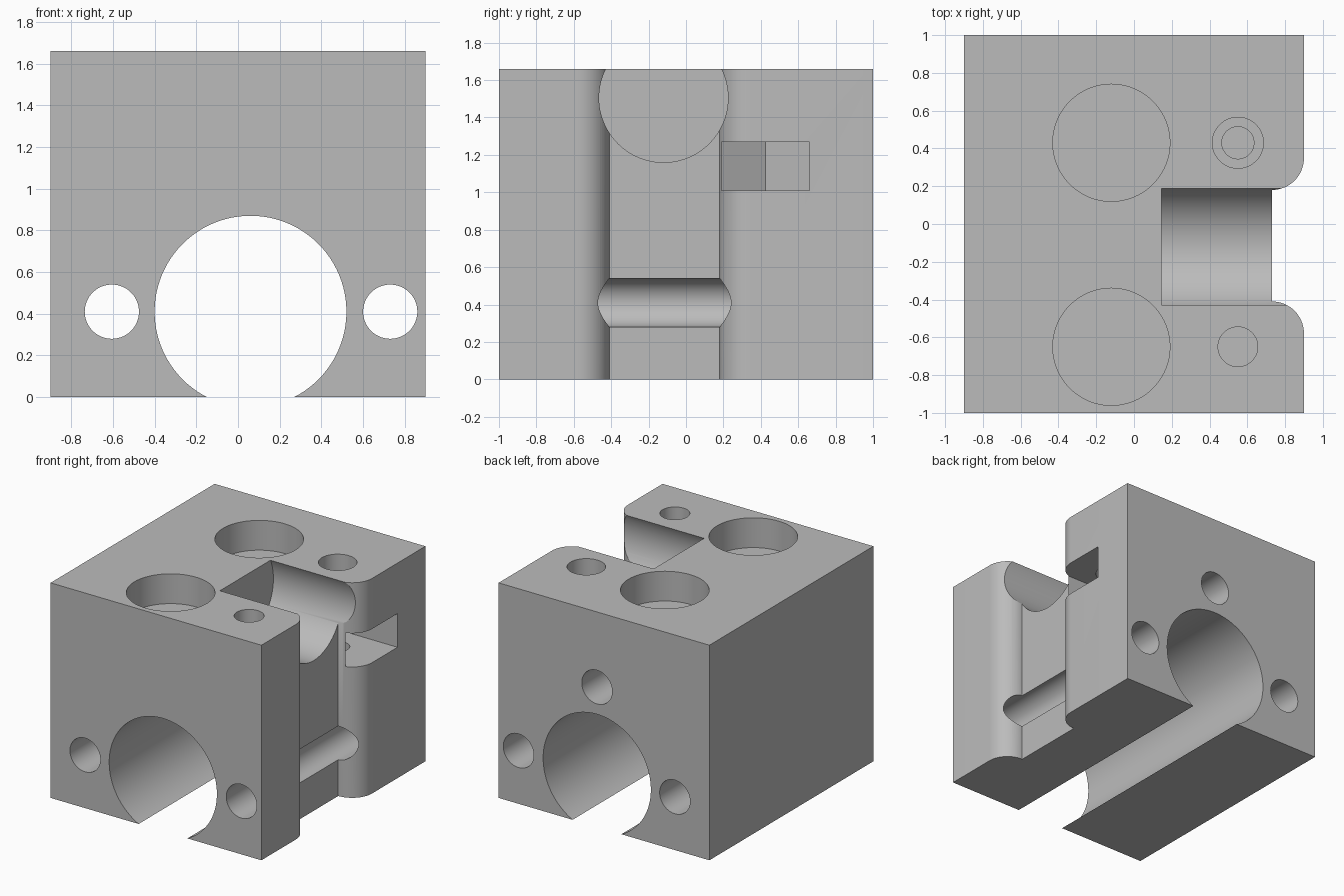
import bpy
import bmesh
from math import sin, cos, pi, radians
from mathutils import Matrix, Vector

cube = bpy.data.objects.get("Cube")
if cube:
    bpy.data.objects.remove(cube, do_unlink=True)

TOP = 1.66
SIDE = 0.9
FLOOR = 0.73            # x of the recess floor
SLOT = (-0.41, 0.18)    # y limits of the recess
BIG = 2.2               # overshoot for through cuts

grey = bpy.data.materials.new("plain_grey")
grey.use_nodes = True
grey.diffuse_color = (0.5, 0.5, 0.5, 1)
grey.node_tree.nodes["Principled BSDF"].inputs["Base Color"].default_value = (0.5, 0.5, 0.5, 1)


def make_object(name, bm):
    bmesh.ops.recalc_face_normals(bm, faces=bm.faces)
    mesh = bpy.data.meshes.new(name)
    bm.to_mesh(mesh)
    bm.free()
    mesh.materials.append(grey)
    obj = bpy.data.objects.new(name, mesh)
    bpy.context.scene.collection.objects.link(obj)
    return obj


def prism(name, outline, z0, z1):
    """Extrude a flat outline upwards."""
    bm = bmesh.new()
    face = bm.faces.new([bm.verts.new((x, y, z0)) for x, y in outline])
    new = bmesh.ops.extrude_face_region(bm, geom=[face])["geom"]
    verts = [v for v in new if isinstance(v, bmesh.types.BMVert)]
    bmesh.ops.translate(bm, verts=verts, vec=(0, 0, z1 - z0))
    return make_object(name, bm)


def rod(name, start, end, radius):
    """Round cutter between two points."""
    start, end = Vector(start), Vector(end)
    axis = end - start
    turn = axis.to_track_quat("Z", "Y").to_matrix().to_4x4()
    bm = bmesh.new()
    bmesh.ops.create_cone(bm, cap_ends=True, segments=96, radius1=radius, radius2=radius,
                          depth=axis.length,
                          matrix=Matrix.Translation((start + end) / 2) @ turn)
    return make_object(name, bm)


def round_corner(y, sign):
    """Convex corner running from the recess floor to the outer side."""
    r = SIDE - FLOOR
    return [(FLOOR + r * sin(a), y + sign * r * (1 - cos(a)))
            for a in (i * pi / 32 for i in range(17))]


# Block with a shallow recess and rounded corners on its side
outline = [(-SIDE, -1), (SIDE, -1)]
outline += round_corner(SLOT[0], -1)[::-1] + round_corner(SLOT[1], 1)
outline += [(SIDE, 1), (-SIDE, 1)]
block = prism("bearing_block", outline, 0, TOP)

cutters = []

# Open main bore, with a bolt hole on either side
for name, x, r in (("main_bore", 0.06, 0.46), ("bolt_hole_a", -0.605, 0.13),
                   ("bolt_hole_b", 0.73, 0.13)):
    cutters.append(rod(name, (x, -BIG, 0.41), (x, BIG, 0.41), r))

# Blind hole above the bore at the back
cutters.append(rod("back_hole", (0.06, 0.4, 1.08), (0.06, BIG, 1.08), 0.13))

# Round sideways channel near the top of the recess
cutters.append(rod("side_channel", (0.145, -0.12, 1.505), (BIG, -0.12, 1.505), 0.345))

# Two shallow pockets and the screw holes in the top
for name, x, y, bottom, r in (("pocket_front", -0.12, -0.65, 1.43, 0.31),
                              ("pocket_back", -0.12, 0.43, 1.43, 0.31),
                              ("screw_hole_front", 0.55, -0.65, 1.0, 0.105),
                              ("screw_hole_back", 0.55, 0.43, 1.14, 0.135),
                              ("screw_tip_back", 0.55, 0.43, 0.75, 0.085)):
    cutters.append(rod(name, (x, y, bottom), (x, y, BIG), r))

# Nut slot with a pointed inner end
half = 0.235
cutters.append(prism("nut_slot", [(0.28, 0.425), (0.415, 0.425 - half), (1.2, 0.425 - half),
                                  (1.2, 0.425 + half), (0.415, 0.425 + half)], 1.01, 1.27))

# Cut everything out of the block, then drop the cutters
bpy.context.view_layer.objects.active = block
block.select_set(True)
for cutter in cutters:
    cutter.hide_render = True
    mod = block.modifiers.new(cutter.name, "BOOLEAN")
    mod.operation = "DIFFERENCE"
    mod.solver = "EXACT"
    mod.object = cutter
    bpy.ops.object.modifier_apply(modifier=mod.name)
for cutter in cutters:
    bpy.data.objects.remove(cutter, do_unlink=True)

bpy.ops.object.shade_smooth_by_angle(angle=radians(30))
